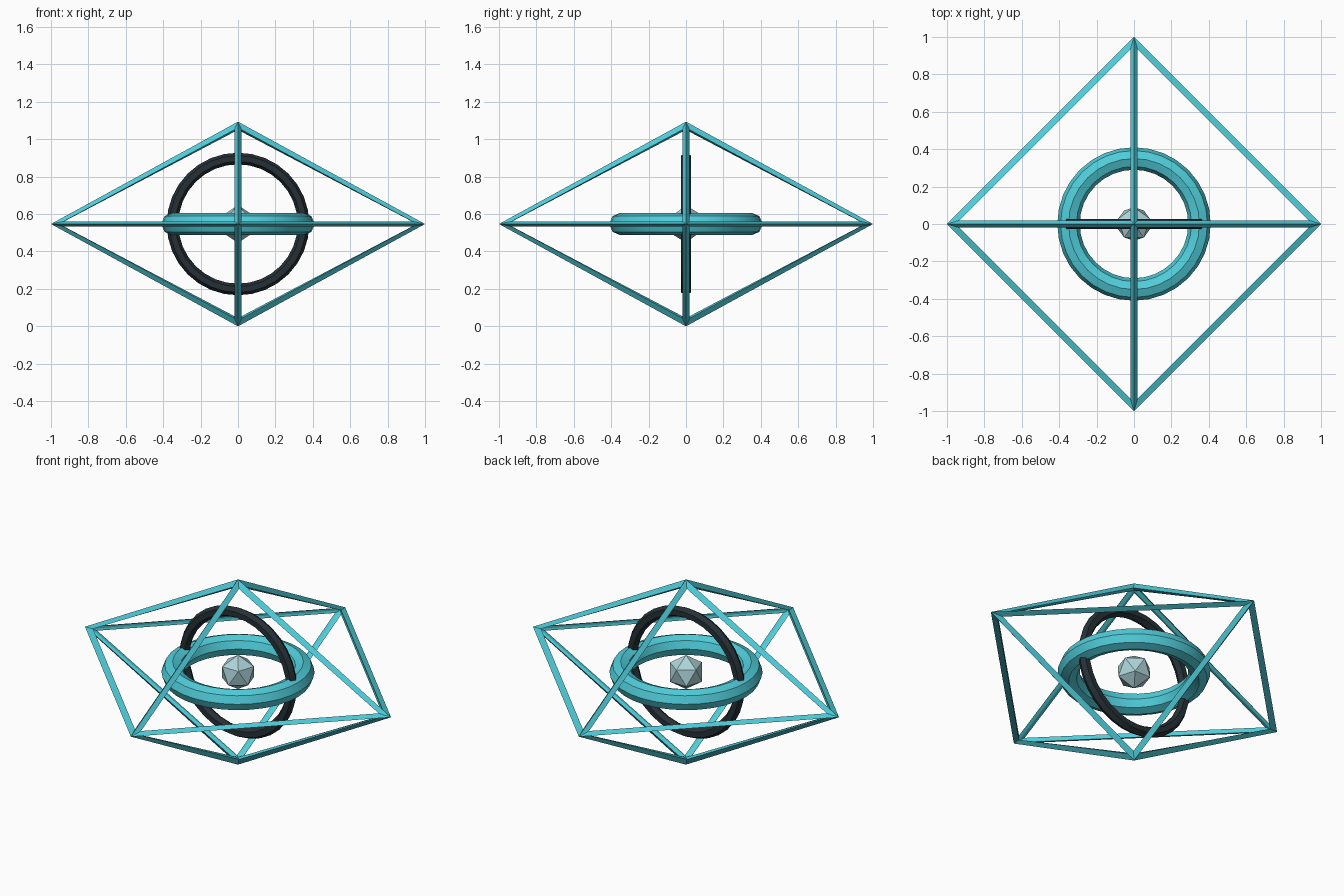
import bpy
import bmesh
import math

if "Cube" in bpy.data.objects:
    bpy.data.objects.remove(bpy.data.objects["Cube"])

CENTER = (0, 0, 0.547)


def material(name, color):
    m = bpy.data.materials.new(name)
    m.diffuse_color = (*color, 1)
    m.use_nodes = True
    m.node_tree.nodes["Principled BSDF"].inputs["Base Color"].default_value = m.diffuse_color
    return m


teal = material("bright_teal", (0.08, 0.61, 0.70))
charcoal = material("charcoal", (0.019, 0.030, 0.038))
pale = material("pale_blue_grey", (0.42, 0.66, 0.70))


def ring(name, major, minor, sides, mat, rotation=(0, 0, 0)):
    bpy.ops.mesh.primitive_torus_add(
        major_radius=major, minor_radius=minor, major_segments=32,
        minor_segments=sides, location=CENTER, rotation=rotation)
    ob = bpy.context.object
    ob.name = name
    ob.data.materials.append(mat)
    bpy.ops.object.shade_smooth_by_angle(angle=math.radians(30))
    return ob


# Outer frame: a flattened octahedron turned into struts
BEAM = 0.044
tip, apex = 1 - BEAM / 2, CENTER[2] - BEAM / 2
bm = bmesh.new()
rim = [bm.verts.new((tip * x, tip * y, 0))
       for x, y in ((1, 0), (0, 1), (-1, 0), (0, -1))]
top, bottom = bm.verts.new((0, 0, apex)), bm.verts.new((0, 0, -apex))
for i in range(4):
    a, b = rim[i], rim[(i + 1) % 4]
    bm.faces.new((a, b, top))
    bm.faces.new((b, a, bottom))
bm.normal_update()
mesh = bpy.data.meshes.new("outer_frame")
bm.to_mesh(mesh)
bm.free()
frame = bpy.data.objects.new("outer_frame", mesh)
frame.location = CENTER
mesh.materials.append(teal)
bpy.context.collection.objects.link(frame)
struts = frame.modifiers.new("struts", 'WIREFRAME')
struts.thickness = BEAM
struts.offset = 0
struts.use_even_offset = True

# Two crossed rings
ring("horizontal_ring", 0.35, 0.06, 8, teal)
ring("upright_ring", 0.35, 0.031, 6, charcoal, (math.pi / 2, 0, 0))

# Faceted core
bpy.ops.mesh.primitive_ico_sphere_add(
    subdivisions=1, radius=0.1, location=CENTER, rotation=(0, 0, math.pi / 2))
core = bpy.context.object
core.name = "core"
core.data.materials.append(pale)
